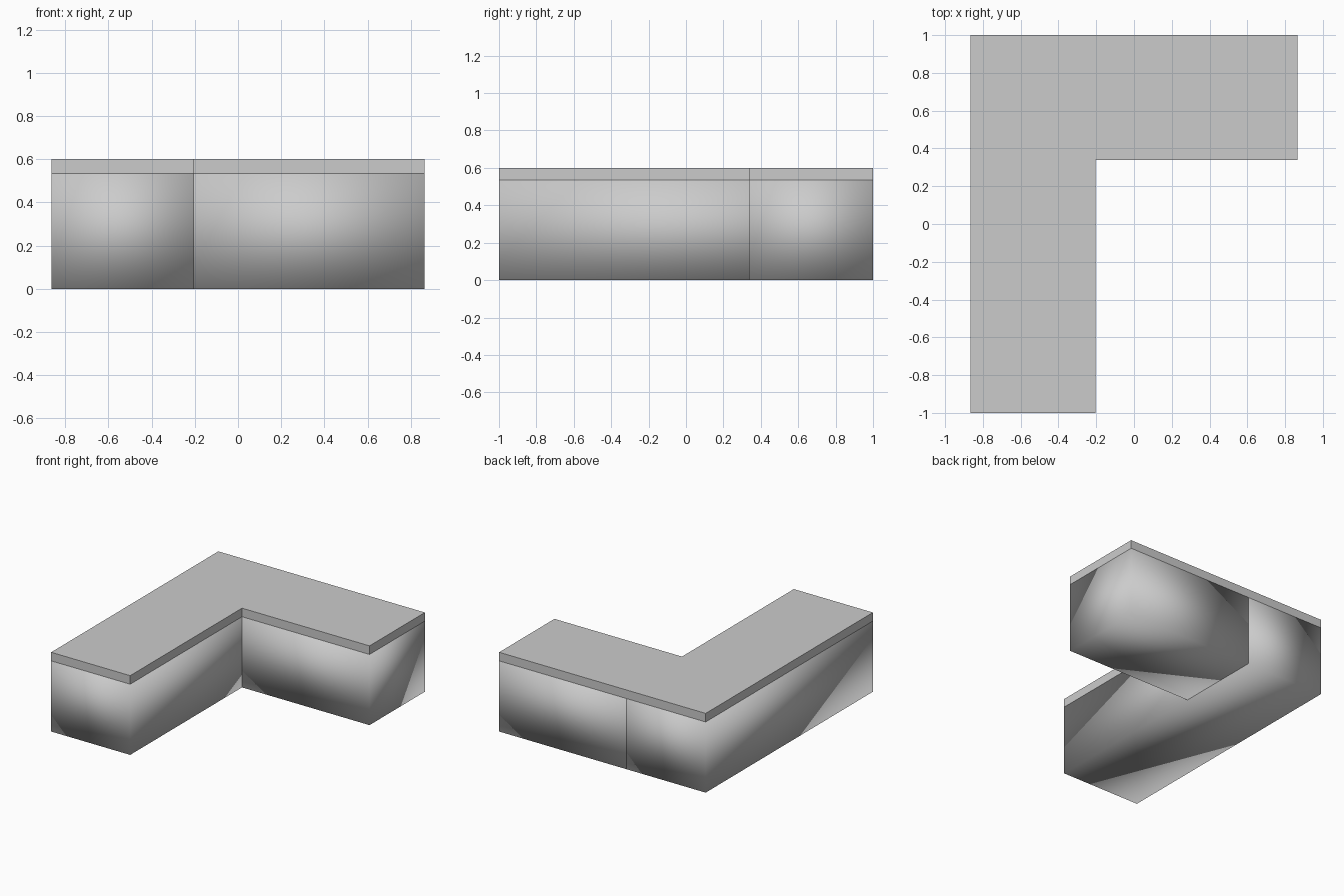
import bpy, bmesh

if "Cube" in bpy.data.objects:
    bpy.data.objects.remove(bpy.data.objects["Cube"])

X0, XI, X1 = -0.865, -0.203, 0.865   # left, inner corner, right
Y0, YI, Y1 = -1.0, 0.338, 1.0        # front, inner corner, back
Z_BASE, Z_TOP = 0.535, 0.6


def prism(name, outline, z0, z1, smooth):
    """Extrude a counter-clockwise outline from z0 to z1."""
    bm = bmesh.new()
    face = bm.faces.new([bm.verts.new((x, y, z0)) for x, y in outline])
    ext = bmesh.ops.extrude_face_region(bm, geom=[face], use_keep_orig=True)
    verts = [g for g in ext["geom"] if isinstance(g, bmesh.types.BMVert)]
    bmesh.ops.translate(bm, verts=verts, vec=(0, 0, z1 - z0))
    bmesh.ops.recalc_face_normals(bm, faces=bm.faces)
    for f in bm.faces:
        f.smooth = smooth
    mesh = bpy.data.meshes.new(name)
    bm.to_mesh(mesh)
    bm.free()
    obj = bpy.data.objects.new(name, mesh)
    bpy.context.collection.objects.link(obj)
    return obj


def rect(x0, y0, x1, y1):
    return [(x0, y0), (x1, y0), (x1, y1), (x0, y1)]


# Two soft-shaded base blocks, meeting at the inner corner
prism("long_base", rect(X0, Y0, XI, Y1), 0, Z_BASE, True)
prism("short_base", rect(XI, YI, X1, Y1), 0, Z_BASE, True)

# Flat-shaded L-shaped slab covering both blocks
prism("counter_top",
      [(X0, Y0), (XI, Y0), (XI, YI), (X1, YI), (X1, Y1), (X0, Y1)],
      Z_BASE, Z_TOP, False)
